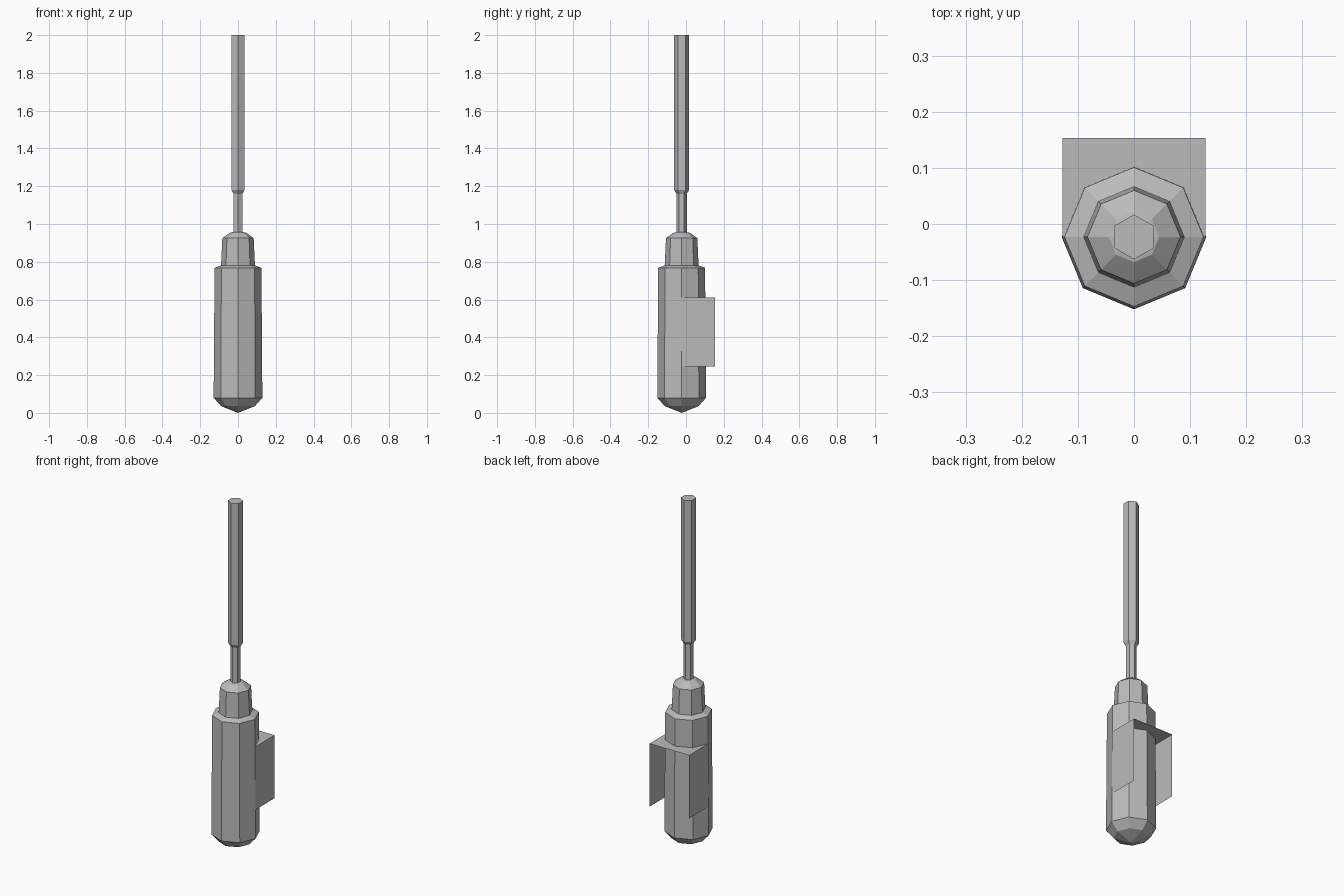
import bpy, bmesh
from math import cos, sin, tau

cube = bpy.data.objects.get("Cube")
if cube:
    bpy.data.objects.remove(cube)

AXIS_Y = -0.023  # the tool's long axis sits slightly forward


def make_material(name, value):
    mat = bpy.data.materials.new(name)
    mat.use_nodes = True
    color = (value, value, value, 1)
    mat.diffuse_color = color
    mat.node_tree.nodes["Principled BSDF"].inputs["Base Color"].default_value = color
    return mat


grey = make_material("plain grey", 0.5)


def finish(name, bm):
    mesh = bpy.data.meshes.new(name)
    bm.to_mesh(mesh)
    bm.free()
    mesh.materials.append(grey)
    obj = bpy.data.objects.new(name, mesh)
    bpy.context.collection.objects.link(obj)
    return obj


def turned(name, profile, sides, turn=0.0):
    """Faceted solid from (radius, height) pairs; zero radius makes a tip."""
    bm = bmesh.new()
    rings = []
    for r, z in profile:
        count = sides if r else 1
        rings.append([bm.verts.new((r * cos(tau * i / sides + turn),
                                    AXIS_Y + r * sin(tau * i / sides + turn), z))
                      for i in range(count)])
    for low, high in zip(rings, rings[1:]):
        for i in range(sides):
            j = (i + 1) % sides
            corners = [low[i % len(low)], low[j % len(low)],
                       high[j % len(high)], high[i % len(high)]]
            bm.faces.new(list(dict.fromkeys(corners)))
    for ring in (rings[0], rings[-1]):
        if len(ring) > 1:
            bm.faces.new(ring)
    bmesh.ops.recalc_face_normals(bm, faces=bm.faces[:])
    return finish(name, bm)


# Octagonal grip with a pointed butt and a bevelled shoulder
turned("handle", [(0, 0), (0.09, 0.036), (0.129, 0.08),
                  (0.124, 0.768), (0.088, 0.782)], 8)

# Narrow collar with a domed top
turned("collar", [(0.09, 0.775), (0.083, 0.925), (0.045, 0.953), (0, 0.962)], 8)

# Hexagonal shaft: thin neck widening into the long blade
turned("shaft", [(0.027, 0.94), (0.027, 1.16), (0.04, 1.18), (0.04, 2.0)],
       6, tau / 4)

# Thin clip: two side plates joined by a top plate, open behind and below
bm = bmesh.new()
path = [(-0.127, 0.245), (-0.127, 0.61), (0.127, 0.61), (0.127, 0.245)]
front = [bm.verts.new((x, AXIS_Y, z)) for x, z in path]
back = [bm.verts.new((x, 0.153, z)) for x, z in path]
for i in range(3):
    bm.faces.new((front[i], front[i + 1], back[i + 1], back[i]))
bmesh.ops.recalc_face_normals(bm, faces=bm.faces[:])
for face in bm.faces:
    if face.normal.dot(face.calc_center_median() - front[0].co.lerp(back[3].co, 0.5)) < 0:
        face.normal_flip()
finish("belt_clip", bm)
